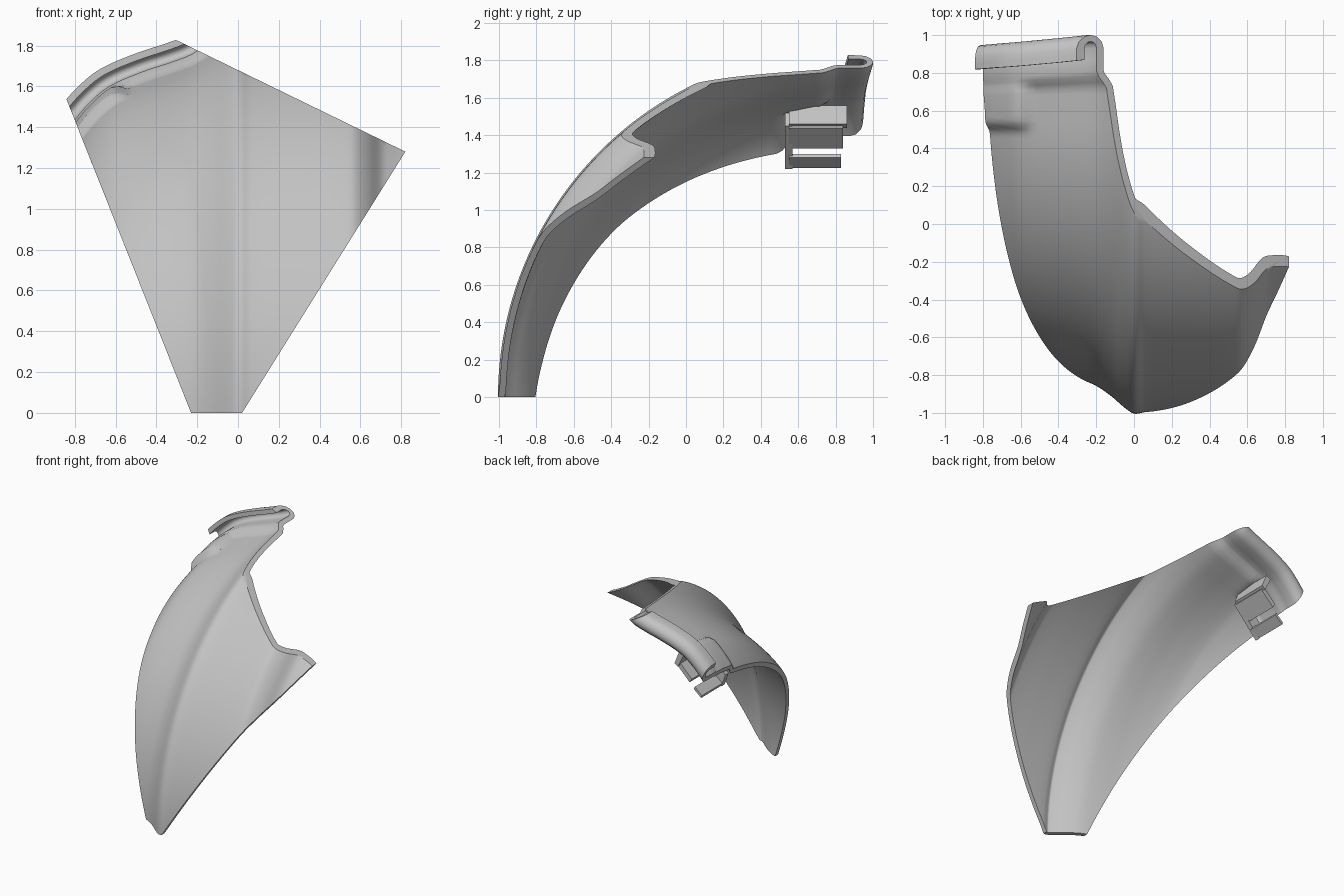
import bpy, bmesh, math
from mathutils import Vector

cube = bpy.data.objects.get("Cube")
if cube:
    bpy.data.objects.remove(cube, do_unlink=True)

grey = bpy.data.materials.new("plain grey")
grey.use_nodes = True
grey.diffuse_color = (0.55, 0.55, 0.55, 1)
grey.node_tree.nodes["Principled BSDF"].inputs["Base Color"].default_value = grey.diffuse_color

AXIS_Y = 0.853      # the shell is turned about a line along x at this y, z = 0
WALL = 0.035

# Section of the shell: (x, radius)
SECTION = [(-.97, 1.05), (-.9, 1.17), (-.82, 1.30), (-.75, 1.41), (-.68, 1.49),
           (-.6, 1.555), (-.45, 1.62), (-.3, 1.67), (-.2, 1.71), (-.12, 1.765),
           (-.05, 1.825), (0, 1.857), (.06, 1.85), (.3, 1.85), (.53, 1.85),
           (.58, 1.84), (.64, 1.795), (.70, 1.727), (.75, 1.70), (.82, 1.675), (.92, 1.66)]
# Step and curled lip at the rear: (y, height above the shell)
LIP = [(.69, 0), (.72, .004), (.75, .022), (.78, .044), (.81, .055), (.87, .055),
       (.93, .055), (.95, .06), (.962, .072), (.966, .085), (.962, .098),
       (.95, .11), (.93, .115), (.90, .115), (.87, .115)]
# Outline seen from the front, as straight cuts
OUTLINE = [(-.23, 0), (.02, 0), (.82, 1.28), (-.35, 1.85), (-.83, 1.51)]


def smooth_step(a, b, t):
    t = max(0, min(1, (t - a) / (b - a)))
    return t * t * (3 - 2 * t)


def smooth_section(points, steps=5):
    """Hermite curve through the points, with radius as a function of x."""
    slopes = []
    for k in range(len(points)):
        a, b = points[max(k - 1, 0)], points[min(k + 1, len(points) - 1)]
        slopes.append((b[1] - a[1]) / (b[0] - a[0]))
    out = []
    for k in range(len(points) - 1):
        (x0, r0), (x1, r1) = points[k], points[k + 1]
        w = x1 - x0
        for s in range(steps):
            t = s / steps
            h = t * t * (3 - 2 * t)
            r = r0 + (r1 - r0) * h + w * slopes[k] * t * (1 - t) ** 2 - w * slopes[k + 1] * t * t * (1 - t)
            out.append((x0 + w * t, r))
    return out + [points[-1]]


def finish(bm, name, angle=35):
    mesh = bpy.data.meshes.new(name)
    bm.to_mesh(mesh)
    bm.free()
    mesh.materials.append(grey)
    obj = bpy.data.objects.new(name, mesh)
    bpy.context.collection.objects.link(obj)
    bpy.ops.object.select_all(action='DESELECT')
    obj.select_set(True)
    bpy.context.view_layer.objects.active = obj
    bpy.ops.object.shade_smooth_by_angle(angle=math.radians(angle))
    return obj


# Curved shell
section = smooth_section(SECTION)
rows = [(math.radians(a), None, 0) for a in range(-4, 81)] + [(None, y, h) for y, h in LIP]
bm = bmesh.new()
grid = []
for angle, lip_y, height in rows:
    line = []
    for k, (x, r) in enumerate(section):
        a, b = section[max(k - 1, 0)], section[min(k + 1, len(section) - 1)]
        slope = (b[1] - a[1]) / (b[0] - a[0])
        size = math.hypot(1, slope)
        y = lip_y if angle is None else AXIS_Y - r * math.cos(angle)
        # raised pad beside the outer corner
        pad = 0.045 * smooth_step(.48, .55, y) * smooth_step(.53, .59, -x)
        h = max(height, pad)
        px, pr = x - slope * h / size, r + h / size
        if angle is None:
            y += 0.1 * min(0, x + .2) * smooth_step(.6, .9, y)
            line.append(bm.verts.new((px, y, pr)))
        else:
            line.append(bm.verts.new((px, AXIS_Y - pr * math.cos(angle), pr * math.sin(angle))))
    grid.append(line)
for low, high in zip(grid, grid[1:]):
    for k in range(len(low) - 1):
        bm.faces.new((low[k], low[k + 1], high[k + 1], high[k]))
shell = finish(bm, "curved_shell")
solid = shell.modifiers.new("wall", 'SOLIDIFY')
solid.thickness = WALL
solid.offset = -1
bpy.ops.object.modifier_apply(modifier=solid.name)

# Trim the shell to its outline
bm = bmesh.new()
bm.from_mesh(shell.data)
for k in (0, 1, 2, 4):
    (x0, z0), (x1, z1) = OUTLINE[k], OUTLINE[(k + 1) % len(OUTLINE)]
    cut = bmesh.ops.bisect_plane(bm, geom=bm.verts[:] + bm.edges[:] + bm.faces[:], dist=1e-6,
                                 plane_co=(x0, 0, z0), plane_no=Vector((z1 - z0, 0, x0 - x1)).normalized(),
                                 clear_outer=True)
    edges = [e for e in cut["geom_cut"] if isinstance(e, bmesh.types.BMEdge) and e.is_boundary]
    bmesh.ops.edgenet_fill(bm, edges=edges)
bmesh.ops.recalc_face_normals(bm, faces=bm.faces[:])
bm.to_mesh(shell.data)
bm.free()
bpy.ops.object.shade_smooth_by_angle(angle=math.radians(35))


def prism(name, outline, y0, y1):
    """Solid with an outline in x and z, running from y0 to y1."""
    bm = bmesh.new()
    face = bm.faces.new([bm.verts.new((x, y0, z)) for x, z in outline])
    new = bmesh.ops.extrude_face_region(bm, geom=[face])["geom"]
    bmesh.ops.translate(bm, vec=(0, y1 - y0, 0), verts=[v for v in new if isinstance(v, bmesh.types.BMVert)])
    bmesh.ops.recalc_face_normals(bm, faces=bm.faces[:])
    return finish(bm, name)


# Clip on the inside of the outer corner
prism("clip_end_wall", [(-.75, 1.32), (-.56, 1.52), (-.51, 1.45), (-.716, 1.22)], .53, .57)
prism("clip_floor", [(-.62, 1.33), (-.51, 1.44), (-.53, 1.47), (-.64, 1.36)], .55, .84)
prism("clip_top_wall", [(-.58, 1.54), (-.54, 1.56), (-.50, 1.46), (-.53, 1.44)], .55, .86)
prism("clip_tongue", [(-.716, 1.225), (-.722, 1.245), (-.66, 1.30), (-.65, 1.28)], .55, .83)
